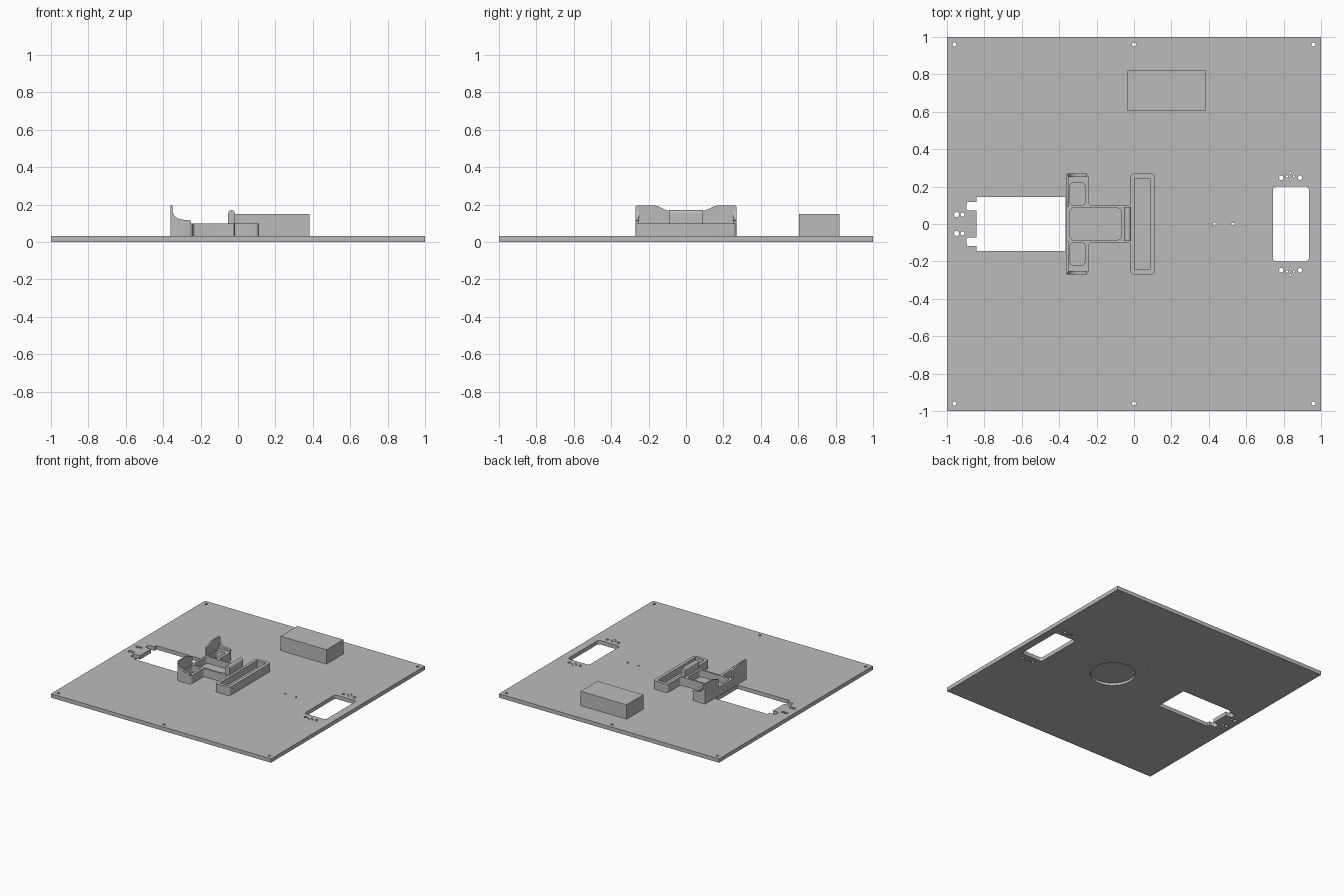
import bpy, bmesh, math
from mathutils import Vector

cube = bpy.data.objects.get("Cube")
if cube:
    bpy.data.objects.remove(cube)

grey = bpy.data.materials.new("plain grey")
grey.use_nodes = True
grey.diffuse_color = (0.5, 0.5, 0.5, 1)
grey.node_tree.nodes["Principled BSDF"].inputs["Base Color"].default_value = (0.5, 0.5, 0.5, 1)


def rounded(corners, steps=5):
    """Outline with filleted corners, each given as (x, y, radius)."""
    out, n = [], len(corners)
    for i, (x, y, r) in enumerate(corners):
        p = Vector((x, y))
        a = (Vector(corners[i - 1][:2]) - p).normalized() * r
        b = (Vector(corners[(i + 1) % n][:2]) - p).normalized() * r
        if r == 0:
            out.append((x, y))
            continue
        for k in range(steps + 1):
            t = math.pi / 2 * k / steps
            q = p + a * (1 - math.sin(t)) + b * (1 - math.cos(t))
            out.append((q.x, q.y))
    return out


def rect(x0, x1, y0, y1, r=0):
    return rounded([(x0, y0, r), (x1, y0, r), (x1, y1, r), (x0, y1, r)])


def circle(x, y, r, n=20):
    return [(x + r * math.cos(2 * math.pi * i / n), y + r * math.sin(2 * math.pi * i / n))
            for i in range(n)]


def add_prism(bm, outline, lo, hi, axis="z"):
    """Extrude an outline from lo to hi along z, y or x."""
    place = {"z": lambda u, v, w: (u, v, w),
             "y": lambda u, v, w: (u, w, v),
             "x": lambda u, v, w: (w, u, v)}[axis]
    base = bm.faces.new([bm.verts.new(place(u, v, lo)) for u, v in outline])
    top = bmesh.ops.extrude_face_region(bm, geom=[base])["geom"]
    shift = Vector(place(0, 0, hi - lo))
    bmesh.ops.translate(bm, vec=shift, verts=[g for g in top if isinstance(g, bmesh.types.BMVert)])


def make(name, prisms, cuts=()):
    """Object from prisms, with optional cut-outs."""
    def build(label, parts):
        bm = bmesh.new()
        for p in parts:
            add_prism(bm, *p)
        bmesh.ops.recalc_face_normals(bm, faces=bm.faces)
        me = bpy.data.meshes.new(label)
        bm.to_mesh(me)
        bm.free()
        ob = bpy.data.objects.new(label, me)
        bpy.context.collection.objects.link(ob)
        me.materials.append(grey)
        return ob

    ob = build(name, prisms)
    if cuts:
        cutter = build(name + "_cutter", cuts)
        cutter.hide_render = True
        mod = ob.modifiers.new("cutouts", "BOOLEAN")
        mod.operation, mod.solver, mod.object = "DIFFERENCE", "EXACT", cutter
        bpy.context.view_layer.update()
        done = bpy.data.meshes.new_from_object(
            ob.evaluated_get(bpy.context.evaluated_depsgraph_get()))
        ob.modifiers.clear()
        ob.data = done
        bpy.data.objects.remove(cutter)
    bpy.ops.object.select_all(action="DESELECT")
    ob.select_set(True)
    bpy.context.view_layer.objects.active = ob
    bpy.ops.object.shade_smooth_by_angle(angle=math.radians(25))
    return ob


T = 0.032   # plate thickness
H = 0.10    # tray height

# Base plate: notched slot, window, screw holes and a round recess underneath
half = [(-0.365, 0.145, 0), (-0.842, 0.145, 0), (-0.842, 0.118, 0), (-0.895, 0.118, 0.012),
        (-0.895, 0.073, 0.012), (-0.842, 0.073, 0)]
slot = rounded(half + [(x, -y, r) for x, y, r in reversed(half)])
holes = [slot, rect(0.742, 0.936, -0.2, 0.2, 0.02)]
holes += [circle(x, 0, 0.008) for x in (0.43, 0.53)]
for s in (-1, 1):
    holes += [circle(x, s * 0.96, 0.011) for x in (-0.96, 0, 0.96)]
    holes += [circle(x, s * 0.247, 0.012) for x in (0.787, 0.888)]
    holes += [circle(0.837 + dx, s * 0.255 + dy, 0.006, 12)
              for dx, dy in ((0.018, 0), (-0.018, 0), (0, 0.018), (0, -0.018))]
    holes += [circle(-0.948, s * 0.05, 0.014), circle(-0.917, s * 0.05, 0.011)]
    holes += [circle(x, s * 0.26, 0.007, 12) for x in (0.02, 0.09)]
cuts = [(h, -0.05, 0.1) for h in holes] + [(circle(0.21, 0, 0.17, 64), -0.05, 0.02)]
make("base_plate", [(rect(-1, 1, -1, 1), 0, T)], cuts)

# Tray: H-shaped body with pockets
side = [(-0.362, 0.27, 0.006), (-0.24, 0.27, 0.025), (-0.24, 0.1, 0.015), (-0.02, 0.1, 0.01),
        (-0.02, 0.27, 0.02), (0.112, 0.27, 0.02)]
body = rounded(side + [(x, -y, r) for x, y, r in reversed(side)])
pockets = [rect(-0.343, -0.07, -0.085, 0.085, 0.02), rect(0.004, 0.086, -0.243, 0.243),
           rect(-0.343, -0.262, 0.1, 0.22, 0.02), rect(-0.343, -0.262, -0.22, -0.1, 0.02)]
make("tray", [(body, T, H)], [(p, 0.045, 0.2) for p in pockets])

# Upright tab with a rounded top between the stem and the front bar
tab = [(-0.053, H), (-0.016, H)] + [
    (-0.0345 + 0.0185 * math.cos(math.pi * i / 10), 0.152 + 0.0185 * math.sin(math.pi * i / 10))
    for i in range(11)]
make("upright_tab", [(tab, -0.09, 0.09, "y")])

# Corner guards: a thin back wall and a swept side wall on each end
for s, label in ((1, "left"), (-1, "right")):
    back = [(s * y, z) for y, z in ((0.27, H), (0.27, 0.188), (0.262, 0.195), (0.17, 0.195),
                                    (0.15, 0.191), (0.12, 0.176), (0.092, 0.166), (0.092, H))]
    make(label + "_back_guard", [(back, -0.362, -0.35, "x")])
    sweep = [(-0.35, H), (-0.35, 0.172)]
    sweep += [(-0.295 - 0.055 * math.cos(t), 0.172 - 0.053 * math.sin(t))
              for t in [math.pi / 2 * i / 8 for i in range(1, 9)]]
    sweep += [(-0.262, 0.117), (-0.25, 0.112), (-0.25, H)]
    make(label + "_side_guard", [(sweep, *sorted((s * 0.25, s * 0.27)), "y")])

# Plain box at the rear
make("rear_box", [(rect(-0.036, 0.382, 0.604, 0.822), T, 0.15)])
